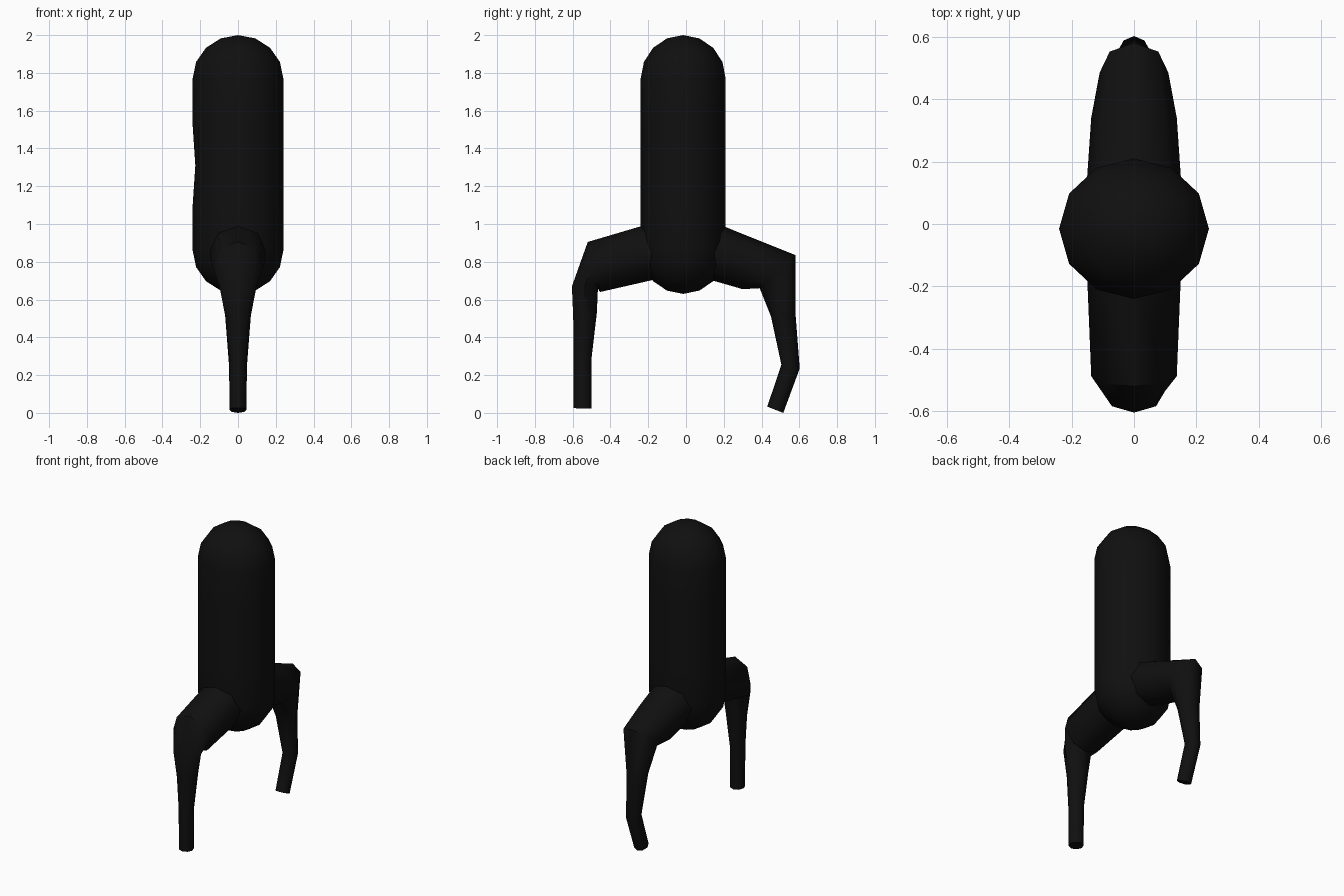
import bpy, bmesh, math
from mathutils import Vector

if "Cube" in bpy.data.objects:
    bpy.data.objects.remove(bpy.data.objects["Cube"])

black = bpy.data.materials.new("matte black")
black.diffuse_color = (0.005, 0.005, 0.005, 1)
black.use_nodes = True
black.node_tree.nodes["Principled BSDF"].inputs["Base Color"].default_value = black.diffuse_color


def loft(name, rings, cap_points=(None, None)):
    """Skin a list of vertex rings, closing each end with a tip or a flat face."""
    bm = bmesh.new()
    loops = [[bm.verts.new(p) for p in ring] for ring in rings]
    n = len(loops[0])
    for a, b in zip(loops, loops[1:]):
        for i in range(n):
            j = (i + 1) % n
            bm.faces.new((a[i], a[j], b[j], b[i]))
    for loop, tip in zip((loops[0], loops[-1]), cap_points):
        if tip is None:
            bm.faces.new(loop)
        else:
            t = bm.verts.new(tip)
            for i in range(n):
                bm.faces.new((loop[i], loop[(i + 1) % n], t))
    bmesh.ops.recalc_face_normals(bm, faces=bm.faces)
    mesh = bpy.data.meshes.new(name)
    bm.to_mesh(mesh)
    bm.free()
    mesh.materials.append(black)
    obj = bpy.data.objects.new(name, mesh)
    bpy.context.collection.objects.link(obj)
    bpy.context.view_layer.objects.active = obj
    obj.select_set(True)
    bpy.ops.object.shade_smooth_by_angle(angle=math.radians(50))
    obj.select_set(False)


# Capsule body: 12 sides, rounded ends, shallow dent on the left side
RX, RY, CY, CAP, LOW, HIGH = 0.24, 0.225, -0.015, 0.23, 0.86, 1.77
quarter = [math.radians(a) for a in (67.5, 45, 22.5, 0)]
levels = [(LOW - CAP * math.sin(a), math.cos(a)) for a in quarter]
levels += [(1.1, 1), (1.31, 1), (1.52, 1)]
levels += [(HIGH + CAP * math.sin(a), math.cos(a)) for a in reversed(quarter)]
body = []
for z, s in levels:
    ring = [Vector((RX * s * math.cos(k * math.pi / 6),
                    CY + RY * s * math.sin(k * math.pi / 6), z)) for k in range(12)]
    if z == 1.31:
        ring[6].x += 0.014
    body.append(ring)
loft("body", body, ((0, CY, LOW - CAP), (0, CY, HIGH + CAP)))


def leg(name, sections):
    """Each section: outer (y, z), inner (y, z), half width."""
    rings = []
    for (y1, z1), (y2, z2), w in sections:
        mid = Vector((0, (y1 + y2) / 2, (z1 + z2) / 2))
        half = Vector((0, (y1 - y2) / 2, (z1 - z2) / 2))
        rings.append([mid + half * math.cos(k * math.pi / 4)
                      + Vector((w * math.sin(k * math.pi / 4), 0, 0)) for k in range(8)])
    loft(name, rings)


# Front leg: thigh, bent knee, straight shin
leg("front_leg", [
    ((-0.13, 1.02), (-0.06, 0.73), 0.153),
    ((-0.52, 0.905), (-0.455, 0.64), 0.137),
    ((-0.604, 0.67), (-0.465, 0.69), 0.10),
    ((-0.597, 0.50), (-0.472, 0.53), 0.068),
    ((-0.595, 0.29), (-0.50, 0.29), 0.047),
    ((-0.595, 0.025), (-0.50, 0.022), 0.045),
])

# Back leg: thigh, bent knee, shin and forward-angled foot
leg("back_leg", [
    ((0.12, 1.02), (0.04, 0.73), 0.155),
    ((0.38, 0.915), (0.30, 0.655), 0.137),
    ((0.58, 0.835), (0.39, 0.66), 0.11),
    ((0.58, 0.52), (0.45, 0.51), 0.068),
    ((0.602, 0.235), (0.505, 0.255), 0.047),
    ((0.515, 0.0), (0.43, 0.033), 0.045),
])
